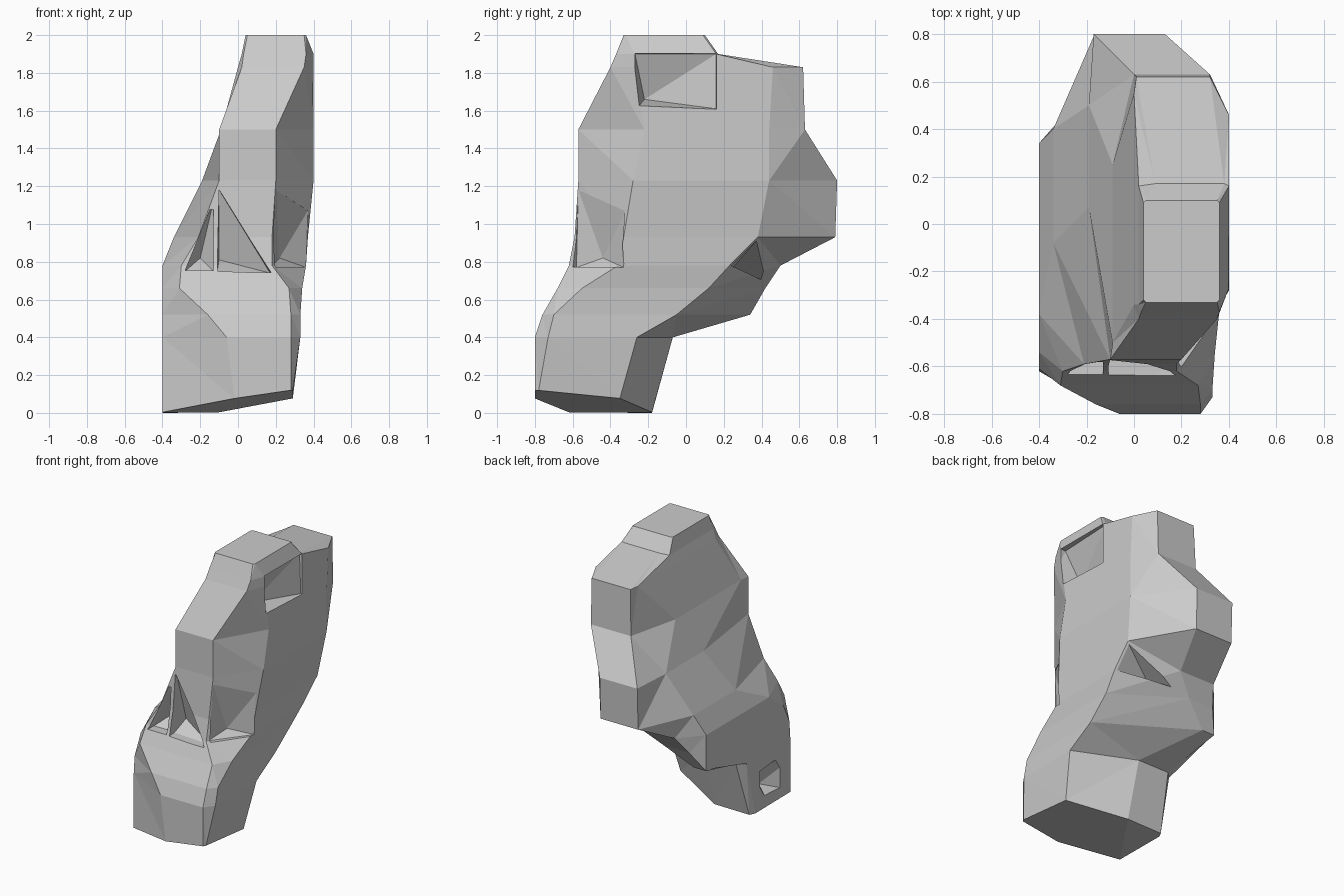
import bpy, bmesh

def link(name, bm):
    me = bpy.data.meshes.new(name)
    bmesh.ops.recalc_face_normals(bm, faces=bm.faces)
    bm.to_mesh(me)
    bm.free()
    ob = bpy.data.objects.new(name, me)
    bpy.context.collection.objects.link(ob)
    return ob

# Eight-sided cross-sections: height, then for front, right, back and left
# the position of that side and the span it covers
SECTIONS = [
    (0.00, -.80, -.02, .28, .29, -.78, -.35, -.18, -.38, -.10, -.40, -.62, -.22),
    (0.40, -.80, -.06, .28, .33, -.73, -.26, -.07, -.35, -.10, -.40, -.62, -.12),
    (0.52, -.76, -.16, .28, .33, -.70, -.05, .34, -.40, -.30, -.40, -.61, .30),
    (0.66, -.68, -.31, .27, .34, -.55, .12, .42, -.32, -.12, -.40, -.54, .34),
    (0.78, -.62, -.30, .18, .36, -.36, .23, .50, -.26, .02, -.40, -.38, .34),
    (0.93, -.59, -.21, .18, .37, -.33, .38, .79, -.17, .13, -.34, -.08, .40),
    (1.23, -.57, -.10, .20, .40, -.28, .44, .80, -.17, .13, -.19, .07, .50),
    (1.50, -.57, -.10, .20, .40, -.22, .44, .63, .00, .32, -.09, -.50, .25),
    (1.83, -.40, .02, .35, .40, -.27, .46, .62, .01, .32, .00, -.34, .55),
    (1.90, -.37, .03, .36, .40, -.27, .16, .17, .09, .38, .02, -.34, .16),
    (2.00, -.33, .05, .35, .36, -.32, .09, .10, .05, .35, .04, -.32, .09),
]

# Rock body lofted through the sections, with a slanted underside
bm = bmesh.new()
rings = []
for z, f, f0, f1, r, r0, r1, b, b0, b1, l, l0, l1 in SECTIONS:
    pts = [(f0, f), (f1, f), (r, r0), (r, r1), (b1, b), (b0, b), (l, l1), (l, l0)]
    ring = []
    for x, y in pts:
        h = max(0, .33 * (.44 * x - .3 * y)) if z == 0 else z
        ring.append(bm.verts.new((x, y, h)))
    rings.append(ring)
for low, high in zip(rings, rings[1:]):
    for i in range(8):
        j = (i + 1) % 8
        bm.faces.new((low[i], low[j], high[j], high[i]))
bm.faces.new(rings[0][::-1])
bm.faces.new(rings[-1])
bmesh.ops.triangulate(bm, faces=bm.faces[:])
rock = link("rock_body", bm)

def carve(name, pts):
    """Cut a convex chip out of the rock."""
    bm = bmesh.new()
    for p in pts:
        bm.verts.new(p)
    bmesh.ops.convex_hull(bm, input=bm.verts[:])
    cutter = link(name, bm)
    cutter.hide_render = True
    mod = rock.modifiers.new(name, 'BOOLEAN')
    mod.operation = 'DIFFERENCE'
    mod.solver = 'EXACT'
    mod.object = cutter
    bpy.context.view_layer.objects.active = rock
    bpy.ops.object.modifier_apply(modifier=mod.name)
    bpy.data.objects.remove(cutter)

# Recess high on the right flank
carve("side_recess", [(.5, -.27, 1.91), (.5, .16, 1.91), (.5, .17, 1.61), (.5, -.27, 1.6),
                      (.36, -.27, 1.9), (.38, .16, 1.9), (.27, -.22, 1.66), (.39, .16, 1.61)])
# Pointed chips in the front face above the foot
carve("front_chip", [(-.1, -.56, 1.18), (-.1, -.45, .81), (.17, -.57, .74),
                     (-.11, -.57, .75), (-.1, -.8, .75), (.19, -.8, .75), (-.1, -.8, 1.18)])
carve("front_left_chip", [(-.13, -.55, 1.12), (-.13, -.56, .75), (-.28, -.56, .75),
                          (-.2, -.47, .82), (-.13, -.8, .76), (-.28, -.8, .76)])
# Chip on the right front corner
carve("corner_chip", [(.2, -.57, 1.18), (.17, -.58, .77), (.37, -.32, 1.07), (.36, -.33, .77),
                      (.22, -.44, .82), (.5, -.8, .8), (.5, -.8, 1.05)])
# Hollow under the back overhang
carve("back_hollow", [(.36, .24, .78), (.37, .38, .92), (.0, .44, .69),
                      (.07, .24, .76), (.5, .6, .8)])
# Shallow hollow low on the left flank
carve("left_hollow", [(-.5, -.6, .33), (-.5, -.25, .3), (-.5, -.25, .06), (-.5, -.6, .04),
                      (-.3, -.4, .12), (-.3, -.3, .27)])
